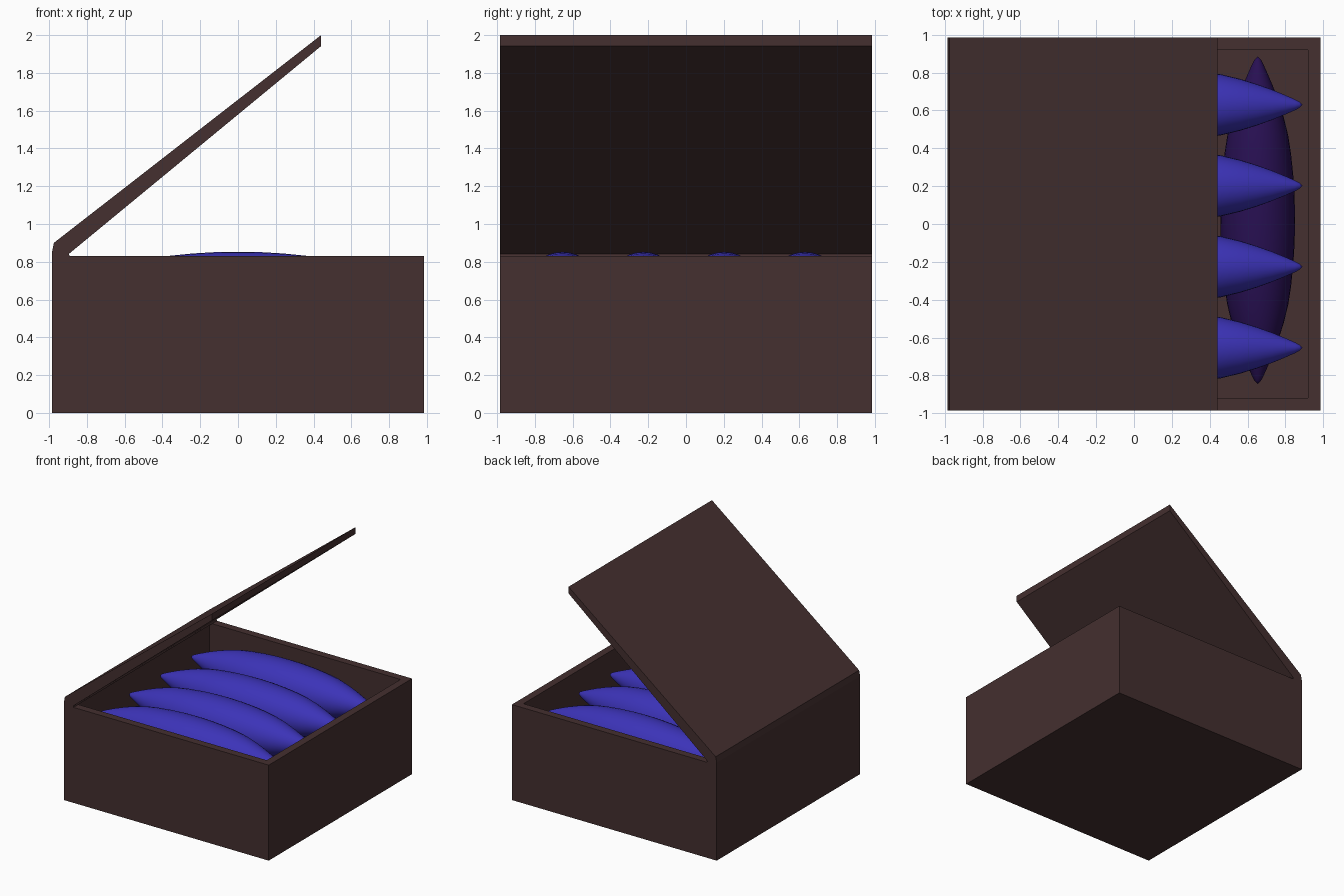
import bpy, bmesh, math
from mathutils import Matrix

if "Cube" in bpy.data.objects:
    bpy.data.objects.remove(bpy.data.objects["Cube"])


def material(name, rgb):
    m = bpy.data.materials.new(name)
    m.diffuse_color = (*rgb, 1)
    m.use_nodes = True
    m.node_tree.nodes["Principled BSDF"].inputs["Base Color"].default_value = m.diffuse_color
    return m


BROWN = material("dark brown", (0.058, 0.029, 0.029))
BLUE = material("violet blue", (0.045, 0.033, 0.48))
PURPLE = material("deep purple", (0.021, 0.005, 0.085))


def finish(name, bm, mat):
    bmesh.ops.recalc_face_normals(bm, faces=bm.faces)
    mesh = bpy.data.meshes.new(name)
    bm.to_mesh(mesh)
    bm.free()
    mesh.materials.append(mat)
    ob = bpy.data.objects.new(name, mesh)
    bpy.context.collection.objects.link(ob)
    return ob


# Open box: inset the top face and push it down to form the cavity
W, H, WALL, FLOOR = 0.985, 0.83, 0.093, 0.085
bm = bmesh.new()
bmesh.ops.create_cube(bm, size=1, matrix=Matrix.Translation((0, 0, H / 2))
                      @ Matrix.Diagonal((2 * W, 2 * W, H, 1)))
top = max(bm.faces, key=lambda f: f.calc_center_median().z)
bmesh.ops.inset_region(bm, faces=[top], thickness=WALL)
cavity = bmesh.ops.extrude_discrete_faces(bm, faces=[top])["faces"][0]
for v in cavity.verts:
    v.co.z = FLOOR
finish("box", bm, BROWN)

# Open lid: side profile extruded across the box, hinged on the left wall
profile = [(-0.985, H), (-0.985, 0.85), (-0.975, 0.9), (0.44, 2.0),
           (0.44, 1.942), (-0.895, 0.842), (-0.892, H)]
bm = bmesh.new()
side = bm.faces.new([bm.verts.new((x, -W, z)) for x, z in profile])
ext = bmesh.ops.extrude_face_region(bm, geom=[side])["geom"]
for v in ext:
    if isinstance(v, bmesh.types.BMVert):
        v.co.y = W
finish("lid", bm, BROWN)

# Half outline of a pod: distance along the axis, radius
HALF = [(0, 0.197), (0.12, 0.195), (0.24, 0.188), (0.36, 0.176), (0.46, 0.161),
        (0.56, 0.137), (0.65, 0.109), (0.73, 0.080), (0.80, 0.051),
        (0.85, 0.029), (0.875, 0.016)]


def pod(name, loc, turn, length, mat, seg=32):
    bm = bmesh.new()
    s = length / 0.89
    outline = [(-d, r) for d, r in HALF[:0:-1]] + HALF
    rings = []
    for d, r in outline:
        rings.append([bm.verts.new((d * s, r * math.cos(a), r * math.sin(a)))
                      for a in (2 * math.pi * i / seg for i in range(seg))])
    for a, b in zip(rings, rings[1:]):
        for i in range(seg):
            j = (i + 1) % seg
            bm.faces.new((a[i], a[j], b[j], b[i]))
    for ring, x in ((rings[0], -length), (rings[-1], length)):
        tip = bm.verts.new((x, 0, 0))
        for i in range(seg):
            bm.faces.new((ring[i], ring[(i + 1) % seg], tip))
    for f in bm.faces:
        f.smooth = True
    bmesh.ops.transform(bm, verts=bm.verts, matrix=Matrix.Translation(loc)
                        @ Matrix.Rotation(turn, 4, 'Z'))
    finish(name, bm, mat)


# Two crossed layers of four pods
for i in range(4):
    off = (i - 1.5) * 0.428
    pod(f"upper_pod_{i + 1}", (0, off - 0.012, 0.656), 0, 0.89, BLUE)
    pod(f"lower_pod_{i + 1}", (off + 0.012, 0.02, 0.283), math.pi / 2, 0.865, PURPLE)
